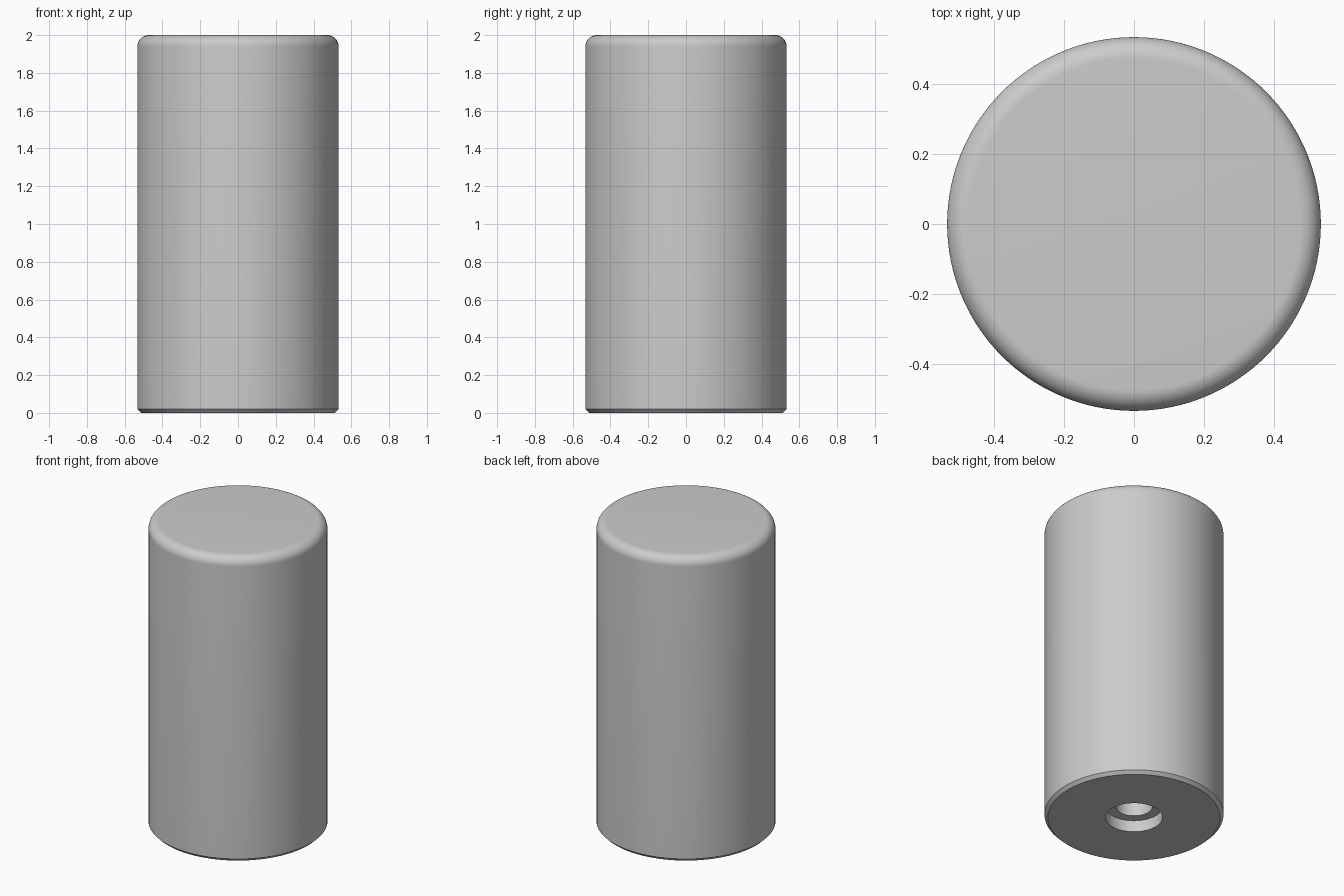
import bpy, bmesh, math

if "Cube" in bpy.data.objects:
    bpy.data.objects.remove(bpy.data.objects["Cube"])

R, H, FILLET, CHAMFER = 0.533, 2.0, 0.06, 0.02
BORE_R, BORE_D = 0.17, 0.075
HOLE_R, HOLE_D = 0.11, 0.55
SEGMENTS = 128

# Half profile: blind hole, counterbore, base chamfer, wall
profile = [(0, HOLE_D), (HOLE_R, HOLE_D), (HOLE_R, BORE_D), (BORE_R, BORE_D),
           (BORE_R, 0), (R - CHAMFER, 0), (R, CHAMFER)]
# Rounded top edge and flat top
for i in range(13):
    a = math.pi / 2 * i / 12
    profile.append((R - FILLET + FILLET * math.cos(a), H - FILLET + FILLET * math.sin(a)))
profile.append((0, H))

# Revolve the profile into a solid
bm = bmesh.new()
verts = [bm.verts.new((r, 0, z)) for r, z in profile]
edges = [bm.edges.new(pair) for pair in zip(verts, verts[1:])]
bmesh.ops.spin(bm, geom=verts + edges, cent=(0, 0, 0), axis=(0, 0, 1),
               angle=2 * math.pi, steps=SEGMENTS, use_duplicate=False)
bmesh.ops.remove_doubles(bm, verts=bm.verts[:], dist=1e-5)
bmesh.ops.recalc_face_normals(bm, faces=bm.faces[:])

mesh = bpy.data.meshes.new("cylindrical_post")
bm.to_mesh(mesh)
bm.free()
post = bpy.data.objects.new("cylindrical_post", mesh)
bpy.context.collection.objects.link(post)

# Smooth round surfaces, sharp chamfer and hole edges
bpy.context.view_layer.objects.active = post
post.select_set(True)
bpy.ops.object.shade_smooth_by_angle(angle=math.radians(30))
